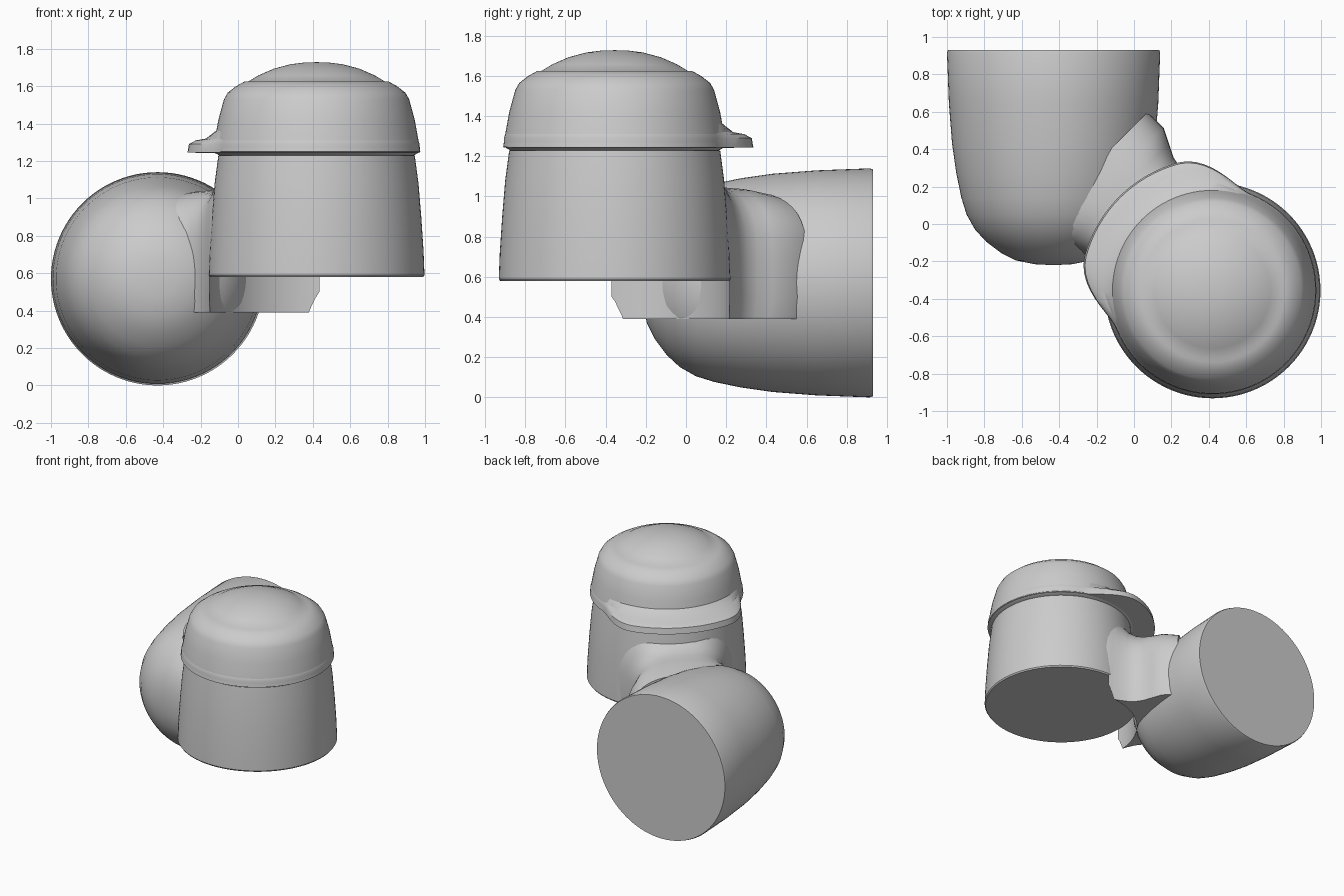
import bpy, bmesh
from math import sin, cos, pi, radians, sqrt
from mathutils import Matrix, Vector

if "Cube" in bpy.data.objects:
    bpy.data.objects.remove(bpy.data.objects["Cube"], do_unlink=True)

grey = bpy.data.materials.new("plain_grey")
grey.use_nodes = True
GREY = (0.6, 0.6, 0.6, 1)
grey.diffuse_color = GREY
grey.node_tree.nodes["Principled BSDF"].inputs["Base Color"].default_value = GREY

CAN = Vector((0.42, -0.355, 0))      # axis of the upright can
NECK_ANGLE = radians(135)            # direction from can to pipe


def loft(name, rings, matrix):
    """Skin a list of equal closed rings and cap both ends."""
    bm = bmesh.new()
    rows = [[bm.verts.new(p) for p in ring] for ring in rings]
    n = len(rows[0])
    for a, b in zip(rows, rows[1:]):
        for i in range(n):
            j = (i + 1) % n
            bm.faces.new((a[i], a[j], b[j], b[i]))
    bm.faces.new(rows[0][::-1])
    bm.faces.new(rows[-1])
    bmesh.ops.remove_doubles(bm, verts=bm.verts, dist=0.0001)
    bmesh.ops.recalc_face_normals(bm, faces=bm.faces)
    bm.transform(matrix)
    mesh = bpy.data.meshes.new(name)
    bm.to_mesh(mesh)
    bm.free()
    mesh.materials.append(grey)
    ob = bpy.data.objects.new(name, mesh)
    bpy.context.collection.objects.link(ob)
    return ob


def lathe(name, profile, matrix, bulge=None, n=96):
    """Revolve (radius, height, bulge weight) points about z."""
    rings = []
    for r, z, *w in profile:
        ring = []
        for i in range(n):
            a = 2 * pi * i / n
            rr = r + (w[0] * bulge(a) if w and bulge else 0)
            ring.append((rr * cos(a), rr * sin(a), z))
        rings.append(ring)
    return loft(name, rings, matrix)


def smooth(ob, angle=32):
    bpy.ops.object.select_all(action="DESELECT")
    ob.select_set(True)
    bpy.context.view_layer.objects.active = ob
    bpy.ops.object.shade_smooth_by_angle(angle=radians(angle))


def lip_bulge(a):
    """Extra radius of the cap lip on the side that faces the neck."""
    off = abs(a - NECK_ANGLE)
    off = min(off, 2 * pi - off)
    t = min(max((radians(68) - off) / radians(38), 0), 1)
    return 0.155 * t * t * (3 - 2 * t)


at_can = Matrix.Translation(CAN)

# Upright can
can = lathe("can_body", [(0.57, 0.58), (0.577, 0.59), (0.572, 0.72),
                         (0.56, 0.9), (0.545, 1.08), (0.525, 1.23)], at_can)

# Cap with stepped shoulder and low dome
cap = lathe("cap", [(0.52, 1.23), (0.555, 1.25), (0.545, 1.31), (0.525, 1.42),
                    (0.495, 1.53), (0.475, 1.565), (0.43, 1.6),
                    (0.385, 1.625), (0.365, 1.625), (0.31, 1.658),
                    (0.23, 1.693), (0.14, 1.717), (0.06, 1.727),
                    (0, 1.728)], at_can)

# Lip that sticks out over the neck
lip = lathe("cap_lip", [(0.5, 1.24, 0), (0.553, 1.245, 1), (0.551, 1.29, 0.96),
                        (0.545, 1.31, 0.75), (0.54, 1.32, 0.4),
                        (0.535, 1.36, 0.05), (0.5, 1.39, 0)], at_can, lip_bulge)

# Horizontal pipe, rounded at the front and flat at the back
pipe_matrix = Matrix.Translation((-0.43, 0, 0.57)) @ Matrix.Rotation(-pi / 2, 4, "X")
pipe = lathe("pipe", [(0, -0.22), (0.1, -0.215), (0.2, -0.195), (0.28, -0.155),
                      (0.36, -0.095), (0.42, -0.03), (0.465, 0.05),
                      (0.493, 0.14), (0.52, 0.27), (0.543, 0.43),
                      (0.56, 0.65), (0.57, 0.915), (0.565, 0.93)], pipe_matrix)

# Neck: flat underneath, arched on top, waisted between can and pipe
stations = [(0.2, 0.46, 1.22), (0.33, 0.45, 1.22), (0.42, 0.4, 1.21),
            (0.47, 0.375, 1.17), (0.53, 0.352, 1.1), (0.59, 0.343, 1.065),
            (0.65, 0.355, 1.05), (0.72, 0.39, 1.045), (0.8, 0.43, 1.04),
            (0.92, 0.43, 1.02)]
FLOOR, SPRING, STEPS = 0.39, 0.7, 20
rings = []
for s, w, top in stations:
    ring = [(s, -0.95 * w, FLOOR), (s, 0.95 * w, FLOOR), (s, w, 0.5)]
    for i in range(STEPS + 1):
        a = pi * i / STEPS
        c, h = cos(a), sin(a)
        t = w * (1 if c > 0 else -1) * abs(c) ** 0.75
        ring.append((s, t, SPRING + (top - SPRING) * abs(h) ** 0.75))
    ring.append((s, -w, 0.5))
    rings.append(ring)
neck = loft("neck", rings, at_can @ Matrix.Rotation(NECK_ANGLE, 4, "Z"))

# Clear the neck from beneath the can
cutter = lathe("neck_cutter", [(0.572, 0.2), (0.572, 0.6)], at_can)
cutter.hide_render = True
cut = neck.modifiers.new("under_can_cut", "BOOLEAN")
cut.operation, cut.solver, cut.object = "DIFFERENCE", "EXACT", cutter
bpy.context.view_layer.objects.active = neck
bpy.ops.object.modifier_apply(modifier=cut.name)
bpy.data.objects.remove(cutter, do_unlink=True)

for part in (can, cap, lip, pipe, neck):
    smooth(part)
